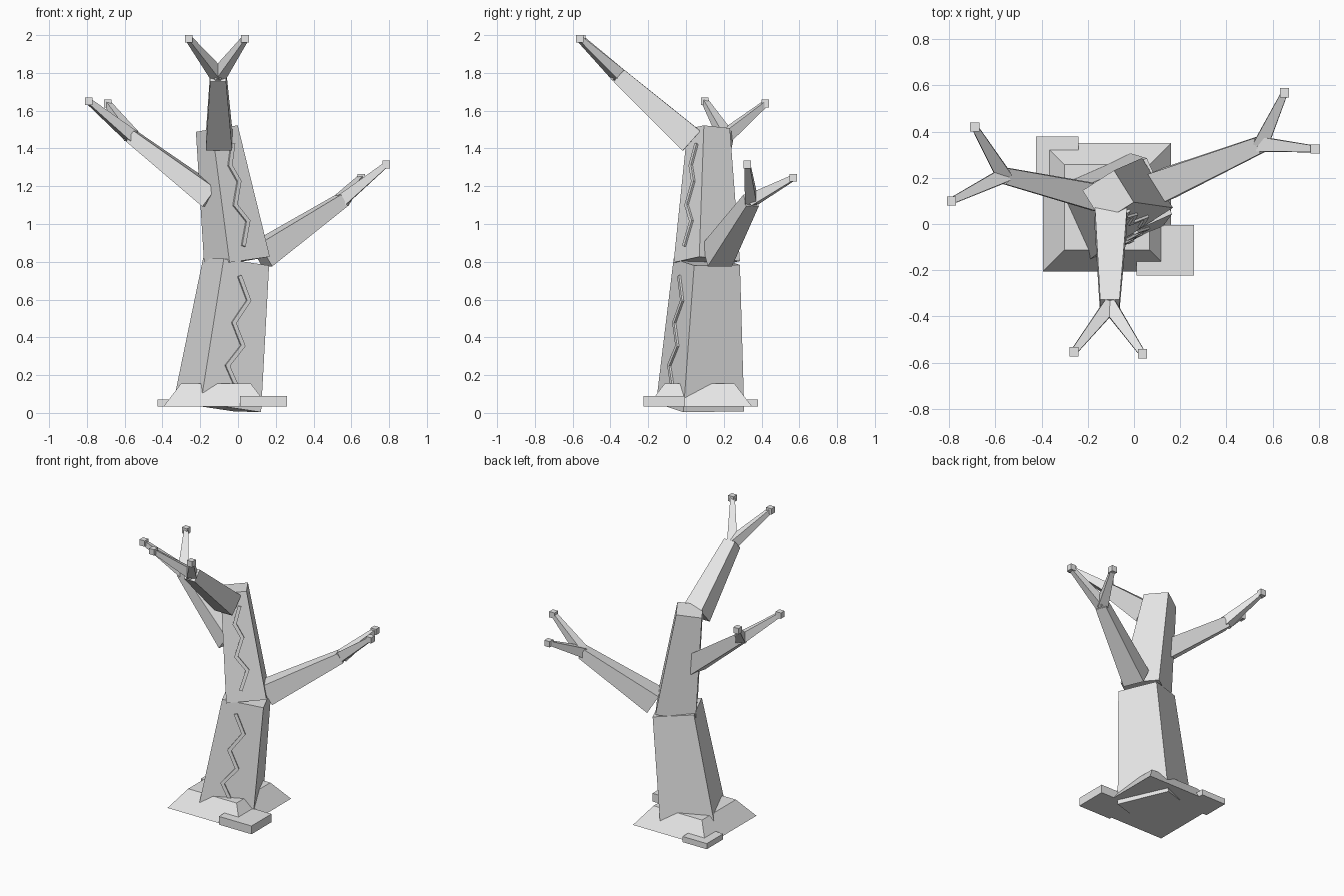
import bpy, bmesh
from mathutils import Vector as V

if "Cube" in bpy.data.objects:
    bpy.data.objects.remove(bpy.data.objects["Cube"])

grey = bpy.data.materials.new("light_grey")
grey.diffuse_color = (0.8, 0.8, 0.8, 1)
grey.use_nodes = True
grey.node_tree.nodes["Principled BSDF"].inputs["Base Color"].default_value = grey.diffuse_color


def finish(name, bm):
    bmesh.ops.recalc_face_normals(bm, faces=bm.faces)
    mesh = bpy.data.meshes.new(name)
    bm.to_mesh(mesh)
    bm.free()
    mesh.materials.append(grey)
    ob = bpy.data.objects.new(name, mesh)
    bpy.context.collection.objects.link(ob)
    return ob


def ring(p, axis, r, ref):
    """Square cross-section with one corner towards ref, r = half diagonal."""
    u = (ref - axis * ref.dot(axis)).normalized()
    v = axis.cross(u)
    return [p + d * r for d in (u, v, -u, -v)]


def add_frustum(bm, a, b):
    a = [bm.verts.new(p) for p in a]
    b = [bm.verts.new(p) for p in b]
    bm.faces.new(a[::-1])
    bm.faces.new(b)
    for i in range(4):
        j = (i + 1) % 4
        bm.faces.new((a[i], a[j], b[j], b[i]))


def add_beam(bm, p, q, w0, w1, up=V((0, 0, 1))):
    """Tapered square beam with a flat upper side, w = half width."""
    axis = (q - p).normalized()
    ref = axis.cross(up).normalized()
    ref = ref + ref.cross(axis).normalized()
    add_frustum(bm, ring(p, axis, w0 * 2 ** .5, ref), ring(q, axis, w1 * 2 ** .5, ref))


def box(name, lo, hi, inset=0.0):
    (x0, y0, z0), (x1, y1, z1) = lo, hi
    rect = lambda i, z: [V((x0 + i, y0 + i, z)), V((x1 - i, y0 + i, z)),
                         V((x1 - i, y1 - i, z)), V((x0 + i, y1 - i, z))]
    bm = bmesh.new()
    add_frustum(bm, rect(0, z0), rect(inset, z1))
    return finish(name, bm)


def trunk(name, p, q, r0, r1, ref, crack):
    p, q, ref = V(p), V(q), V(ref)
    axis = (q - p).normalized()
    a, b = ring(p, axis, r0, ref), ring(q, axis, r1, ref)
    bm = bmesh.new()
    add_frustum(bm, a, b)
    finish(name, bm)
    # zigzag bark ridge lying on the front-right face
    n = (a[1] - a[0]).cross(b[0] - a[0]).normalized()
    pts = []
    for x, z in crack:
        y = a[0].y - (n.x * (x - a[0].x) + n.z * (z - a[0].z)) / n.y
        pts.append(V((x, y, z)))
    bm = bmesh.new()
    for s, e in zip(pts, pts[1:]):
        d = (e - s).normalized() * 0.006
        add_beam(bm, s - d, e + d, 0.011, 0.011, n)
    finish(name + "_bark_ridge", bm)


def branch(name, p, q, w0, w1, tips):
    p, q = V(p), V(q)
    bm = bmesh.new()
    add_beam(bm, p, q, w0, w1)
    finish(name, bm)
    for i, t in enumerate(tips):
        t = V(t)
        bm = bmesh.new()
        add_beam(bm, q, t, 0.032, 0.014)
        finish(f"{name}_twig_{i + 1}", bm)
        h = V((0.02, 0.02, 0.02))
        box(f"{name}_bud_{i + 1}", t - h, t + h)


# Root mound and flat stones
box("root_mound", (-0.395, -0.206, 0.033), (0.161, 0.35, 0.155), 0.093)
box("front_stone", (0.01, -0.224, 0.033), (0.26, -0.005, 0.09))
box("back_stone", (-0.425, 0.2, 0.033), (-0.24, 0.38, 0.072))
bpy.data.objects["back_stone"].data.update()

# Two leaning trunk sections
trunk("lower_trunk", (-0.11, 0.075, 0.03), (-0.01, 0.11, 0.80), 0.25, 0.188,
      (-0.09, -0.235, 0),
      [(0.008, .72), (0.055, .594), (-0.024, .477), (0.024, .355), (-0.058, .25), (-0.01, .14)])
trunk("upper_trunk", (-0.005, 0.11, 0.80), (-0.112, 0.12, 1.505), 0.18, 0.115,
      (-0.04, -0.175, 0),
      [(-0.03, 1.42), (-0.045, 1.31), (0.003, 1.225), (-0.018, 1.10), (0.05, 1.015), (0.027, .888)])

# Branches, each forking into two twigs
branch("front_branch", (-0.10, 0.03, 1.44), (-0.105, -0.355, 1.785), 0.07, 0.042,
       [(-0.26, -0.553, 1.98), (0.037, -0.562, 1.98)])
branch("left_branch", (-0.14, 0.11, 1.14), (-0.565, 0.21, 1.465), 0.06, 0.035,
       [(-0.69, 0.42, 1.638), (-0.79, 0.10, 1.65)])
branch("right_branch", (0.12, 0.165, 0.835), (0.55, 0.345, 1.125), 0.07, 0.036,
       [(0.785, 0.325, 1.315), (0.652, 0.568, 1.245)])
